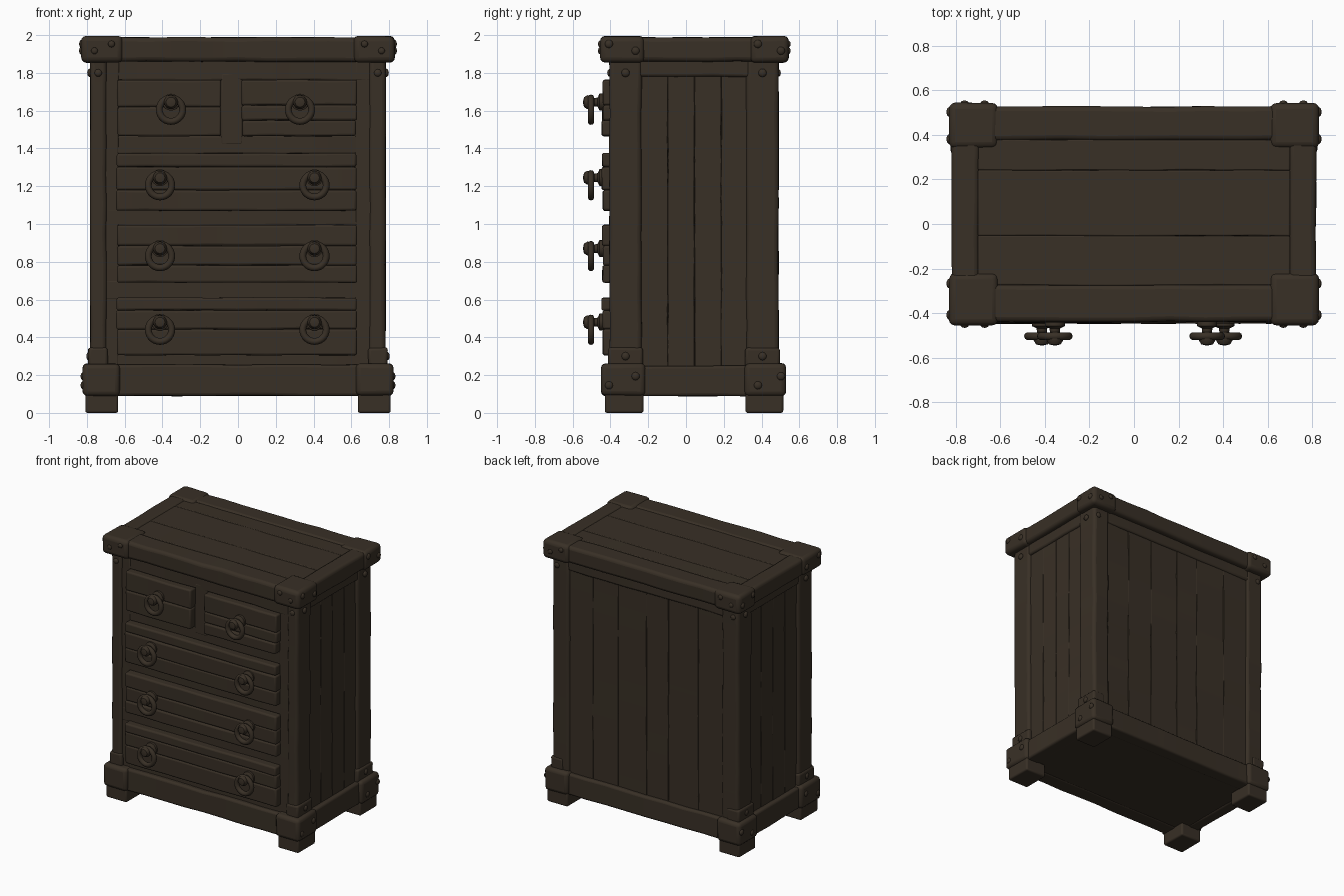
import bpy, bmesh, math, random
from mathutils import Vector, Matrix

if "Cube" in bpy.data.objects:
    bpy.data.objects.remove(bpy.data.objects["Cube"])

random.seed(4)

wood = bpy.data.materials.new("dark brown wood")
wood.diffuse_color = (0.040, 0.029, 0.019, 1)
wood.use_nodes = True
wood.node_tree.nodes["Principled BSDF"].inputs["Base Color"].default_value = wood.diffuse_color


def finish(name, bm, bevel=0.0):
    me = bpy.data.meshes.new(name)
    bm.to_mesh(me)
    bm.free()
    ob = bpy.data.objects.new(name, me)
    bpy.context.collection.objects.link(ob)
    me.materials.append(wood)
    bpy.ops.object.select_all(action='DESELECT')
    bpy.context.view_layer.objects.active = ob
    ob.select_set(True)
    bpy.ops.object.shade_smooth_by_angle(angle=math.radians(40))
    if bevel:
        mod = ob.modifiers.new("worn edges", 'BEVEL')
        mod.width = bevel
        mod.segments = 3
        mod.limit_method = 'ANGLE'
        mod.angle_limit = math.radians(40)
    return ob


def beam(name, x, y, z, bevel=0.015, wobble=0.003):
    """Box given by three (min, max) ranges, cut along its longest side and slightly uneven."""
    lo, hi = Vector((x[0], y[0], z[0])), Vector((x[1], y[1], z[1]))
    size = hi - lo
    axis = max(range(3), key=lambda i: size[i])
    bm = bmesh.new()
    bmesh.ops.create_cube(bm, size=1)
    bmesh.ops.transform(bm, verts=bm.verts, matrix=Matrix.Translation((lo + hi) / 2)
                        @ Matrix.Diagonal((*size, 1)))
    cuts = int(size[axis] / 0.15)
    normal = Vector([1 if i == axis else 0 for i in range(3)])
    for k in range(1, cuts):
        bmesh.ops.bisect_plane(bm, geom=bm.verts[:] + bm.edges[:] + bm.faces[:],
                               plane_co=lo + size * k / cuts, plane_no=normal)
    for v in bm.verts:
        v.co += Vector([0 if i == axis else random.uniform(-wobble, wobble) for i in range(3)])
    return finish(name, bm, bevel)


def rivet(p, n, r=0.022):
    """Flattened nail head facing direction n."""
    bm = bmesh.new()
    m = Matrix.Translation(p) @ Vector(n).to_track_quat('Z', 'Y').to_matrix().to_4x4()
    bmesh.ops.create_uvsphere(bm, u_segments=12, v_segments=8, radius=r,
                              matrix=m @ Matrix.Diagonal((1, 1, 0.6, 1)))
    finish("nail_head", bm)


def planks(name, x, y, z, axis, cuts, bevel=0.008, ragged=0.0):
    """Row of boards splitting the range on the given axis at the given fractions."""
    ranges = [x, y, z]
    a, b = ranges[axis]
    stops = [0] + cuts + [1]
    for s, e in zip(stops, stops[1:]):
        r = list(ranges)
        r[axis] = (a + (b - a) * s, a + (b - a) * e)
        if ragged:
            r[0] = (x[0] + random.uniform(0, ragged), x[1] - random.uniform(0, ragged))
            r[1] = (y[0] + random.uniform(0, ragged), y[1])
        beam(name, *r, bevel=bevel, wobble=0.002)


# carcass core and face frame behind the drawers
beam("carcass", (-0.74, 0.74), (-0.37, 0.45), (0.10, 1.90), 0, 0)
for n, z in (("top", (1.76, 1.87)), ("upper", (1.37, 1.47)), ("middle", (0.99, 1.08)),
             ("lower", (0.60, 0.70)), ("bottom", (0.24, 0.315))):
    beam(n + "_face_rail", (-0.72, 0.72), (-0.39, -0.33), z, 0.01)
for x in ((-0.72, -0.63), (0.62, 0.72)):
    beam("face_stile", x, (-0.391, -0.33), (0.22, 1.87), 0.01)
beam("drawer_divider", (-0.09, 0.025), (-0.39, -0.33), (1.42, 1.80), 0.01)

# back boards
planks("back_board", (-0.66, 0.66), (0.44, 0.474), (0.20, 1.88), 0, [0.17, 0.36, 0.5, 0.68, 0.84], 0.004)
beam("back_top_rail", (-0.66, 0.66), (0.44, 0.485), (1.78, 1.88))

# posts, side panels, base blocks, feet and top corner caps on both sides
for s in (-1, 1):
    def sx(a, b):
        return (min(s * a, s * b), max(s * a, s * b))

    planks("side_board", sx(0.70, 0.762), (-0.25, 0.34), (0.20, 1.82), 1, [0.26, 0.5, 0.74], 0.004)
    beam("side_top_rail", sx(0.70, 0.776), (-0.25, 0.34), (1.78, 1.88))
    beam("side_base_rail", sx(0.70, 0.797), (-0.25, 0.34), (0.09, 0.25))
    for n, post, block, foot, cap, d in (
            ("front", (-0.405, -0.235), (-0.45, -0.215), (-0.43, -0.225), (-0.455, -0.22), -1),
            ("back", (0.32, 0.49), (0.31, 0.53), (0.315, 0.515), (0.34, 0.543), 1)):
        outer = block[0] if d < 0 else block[1]
        beam(n + "_post", sx(0.695 if d < 0 else 0.64, 0.782), post, (0.15, 1.90), 0.022)
        beam(n + "_post_collar", sx(0.69, 0.792), (post[0] - 0.007, post[1] + 0.007), (0.24, 0.345), 0.015)
        beam(n + "_base_block", sx(0.625, 0.822), block, (0.09, 0.262), 0.025)
        beam(n + "_foot", sx(0.635, 0.808), foot, (0.0, 0.13), 0.012, 0)
        beam(n + "_top_corner_cap", sx(0.61, 0.83), cap, (1.855, 1.995), 0.028, 0.002)
        capy = cap[0] if d < 0 else cap[1]
        posty = post[0] if d < 0 else post[1]
        # nail heads
        for k in (0.2, 0.8):
            y = cap[0] + (cap[1] - cap[0]) * k
            rivet((s * 0.828, y, 1.965 - 0.06 * k), (s, 0, 0))
            rivet((s * 0.82, y, 0.13 + 0.08 * k), (s, 0, 0))
            rivet((s * (0.64 + 0.15 * k), capy, 1.965 - 0.06 * k), (0, d, 0), 0.018)
        rivet((s * 0.785, sum(post) / 2, 1.80), (s, 0, 0))
        rivet((s * 0.79, sum(post) / 2, 0.30), (s, 0, 0))
        rivet((s * 0.74, posty, 1.80), (0, d, 0), 0.02)

# base rails and underside
beam("front_base_rail", (-0.65, 0.65), (-0.425, -0.30), (0.09, 0.255))
beam("back_base_rail", (-0.65, 0.65), (0.40, 0.505), (0.09, 0.25))
beam("bottom_board", (-0.72, 0.72), (-0.36, 0.45), (0.095, 0.16), 0, 0)

# table top: border frame around recessed boards
beam("top_front_border", (-0.80, 0.80), (-0.438, -0.272), (1.86, 1.988), 0.022)
beam("top_back_border", (-0.80, 0.80), (0.375, 0.527), (1.86, 1.988), 0.022)
for s in (-1, 1):
    beam("top_side_border", tuple(sorted((s * 0.695, s * 0.817))), (-0.33, 0.42), (1.86, 1.988), 0.022)
planks("top_board", (-0.70, 0.70), (-0.275, 0.378), (1.87, 1.983), 1, [0.34, 0.79], 0.006)


def ring_handle(x, z):
    """Round pull: mounting plate, knob and hanging ring."""
    turn = Matrix.Rotation(math.pi / 2, 4, 'X')
    # turned stem: (radius, y) profile spun round the y axis
    prof = [(0, -0.435), (0.045, -0.435), (0.045, -0.458), (0.024, -0.468), (0.022, -0.485),
            (0.034, -0.500), (0.037, -0.522), (0.026, -0.540), (0, -0.546)]
    bm = bmesh.new()
    vs = [bm.verts.new((x + r, y, z + 0.04)) for r, y in prof]
    es = [bm.edges.new(p) for p in zip(vs, vs[1:])]
    bmesh.ops.spin(bm, geom=vs + es, cent=(x, 0, z + 0.04), axis=(0, 1, 0),
                   angle=math.tau, steps=16, use_merge=True)
    bmesh.ops.remove_doubles(bm, verts=bm.verts, dist=0.0005)
    bmesh.ops.recalc_face_normals(bm, faces=bm.faces)
    finish("handle_knob", bm)
    bpy.ops.mesh.primitive_torus_add(major_radius=0.062, minor_radius=0.018, major_segments=28,
                                     minor_segments=10, location=(x, -0.503, z),
                                     rotation=(math.pi / 2, 0, 0))
    ring = bpy.context.object
    ring.name = "handle_ring"
    ring.data.materials.append(wood)
    bpy.ops.object.shade_smooth_by_angle(angle=math.radians(60))


# drawers: (x range, z range, board joints, handle positions)
drawers = [((-0.645, -0.083), (1.465, 1.763), [0.52], (-0.355,), 1.605),
           ((0.015, 0.632), (1.465, 1.763), [0.28, 0.55], (0.328,), 1.605),
           ((-0.645, 0.632), (1.07, 1.375), [0.36, 0.76], (-0.413, 0.405), 1.205),
           ((-0.645, 0.632), (0.69, 0.995), [0.3, 0.64], (-0.413, 0.405), 0.83),
           ((-0.645, 0.632), (0.305, 0.61), [0.45, 0.78], (-0.413, 0.405), 0.44)]
for x, z, joints, handles, hz in drawers:
    planks("drawer_front_board", x, (-0.447, -0.36), z, 2, joints, 0.012, 0.008)
    for hx in handles:
        ring_handle(hx, hz)
